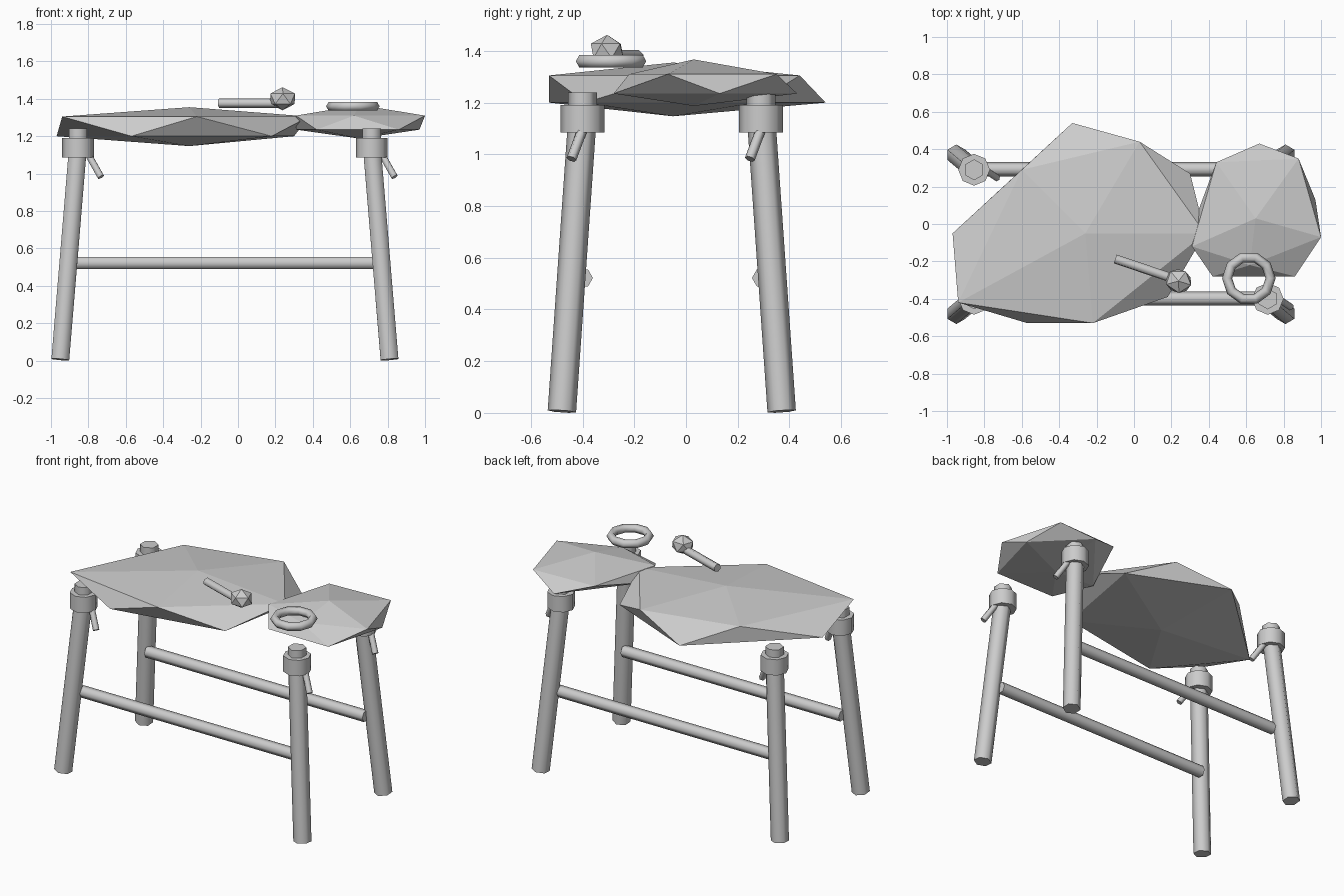
import bpy, bmesh, math
from mathutils import Vector

if "Cube" in bpy.data.objects:
    bpy.data.objects.remove(bpy.data.objects["Cube"])


def smooth(ob, angle=65):
    bpy.ops.object.select_all(action='DESELECT')
    ob.select_set(True)
    bpy.context.view_layer.objects.active = ob
    bpy.ops.object.shade_smooth_by_angle(angle=math.radians(angle))


def rod(name, a, b, r, sides=6):
    """Cylinder running between two points."""
    a, b = Vector(a), Vector(b)
    bpy.ops.mesh.primitive_cylinder_add(vertices=sides, radius=r, depth=(b - a).length,
                                        location=(a + b) / 2)
    ob = bpy.context.object
    ob.name = name
    ob.rotation_mode = 'QUATERNION'
    ob.rotation_quaternion = Vector((0, 0, 1)).rotation_difference(b - a)
    smooth(ob)
    return ob


def slab(name, centre, z_tip, z_rim, outline):
    """Flattened twenty-sided stone: the outline alternates upper and lower rim points."""
    bm = bmesh.new()
    low_tip, high_tip = (bm.verts.new((*centre, z)) for z in z_tip)
    ring = [bm.verts.new((x, y, z_rim[1 - i % 2])) for i, (x, y) in enumerate(outline)]
    n = len(ring)
    for i in range(n):
        a, b, c = ring[i], ring[(i + 1) % n], ring[(i + 2) % n]
        if i % 2 == 0:
            bm.faces.new((high_tip, a, c))
            bm.faces.new((a, b, c))
        else:
            bm.faces.new((low_tip, c, a))
            bm.faces.new((a, c, b))
    bmesh.ops.recalc_face_normals(bm, faces=bm.faces)
    me = bpy.data.meshes.new(name)
    bm.to_mesh(me)
    bm.free()
    bpy.context.collection.objects.link(bpy.data.objects.new(name, me))


# Table top: two overlapping slabs
slab("large_top_slab", (-0.26, -0.05), (1.147, 1.355), (1.20, 1.305),
     [(0.38, -0.05), (0.30, 0.27), (0.03, 0.44), (-0.33, 0.54), (-0.60, 0.29),
      (-0.97, -0.05), (-0.94, -0.42), (-0.57, -0.53), (-0.22, -0.53), (0.18, -0.39)])
slab("small_top_slab", (0.65, 0.03), (1.187, 1.367), (1.235, 1.31),
     [(1.0, -0.07), (0.97, 0.13), (0.88, 0.35), (0.67, 0.43), (0.44, 0.33),
      (0.31, -0.02), (0.31, -0.12), (0.42, -0.28), (0.62, -0.22), (0.86, -0.28)])

# Splayed legs, each with a collar, a peg and a clamp lever
for side, x, dx in (("left", -0.855, -0.095), ("right", 0.715, 0.095)):
    for end, y, dy in (("front", -0.40, -0.08), ("back", 0.29, 0.08)):
        tag = f"{end}_{side}"
        rod(tag + "_leg", (x + dx, y + dy, 0.006), (x, y, 1.15), 0.055)
        rod(tag + "_collar", (x, y, 1.085), (x, y, 1.19), 0.085, 8)
        rod(tag + "_peg", (x, y, 1.15), (x, y, 1.24), 0.056)
        rod(tag + "_lever", (x + 0.05, y + 0.005, 1.11), (x + 0.122, y - 0.043, 0.982), 0.02)

# Long stretchers
for end, y in (("front", -0.398), ("back", 0.293)):
    rod(end + "_stretcher", (-0.87, y, 0.522), (0.735, y, 0.522), 0.038)

# Mallet lying on the top
rod("mallet_handle", (-0.10, -0.187, 1.377), (0.22, -0.295, 1.377), 0.026)
bpy.ops.mesh.primitive_ico_sphere_add(subdivisions=1, radius=1, location=(0.238, -0.305, 1.40),
                                      rotation=(0, 0, math.radians(-18)))
head = bpy.context.object
head.name = "mallet_head"
head.scale = (0.078, 0.07, 0.062)

# Ring resting on the small slab
bpy.ops.mesh.primitive_torus_add(major_segments=10, minor_segments=6, major_radius=0.116,
                                 minor_radius=0.027, location=(0.614, -0.29, 1.36))
ring = bpy.context.object
ring.name = "ring"
smooth(ring)
